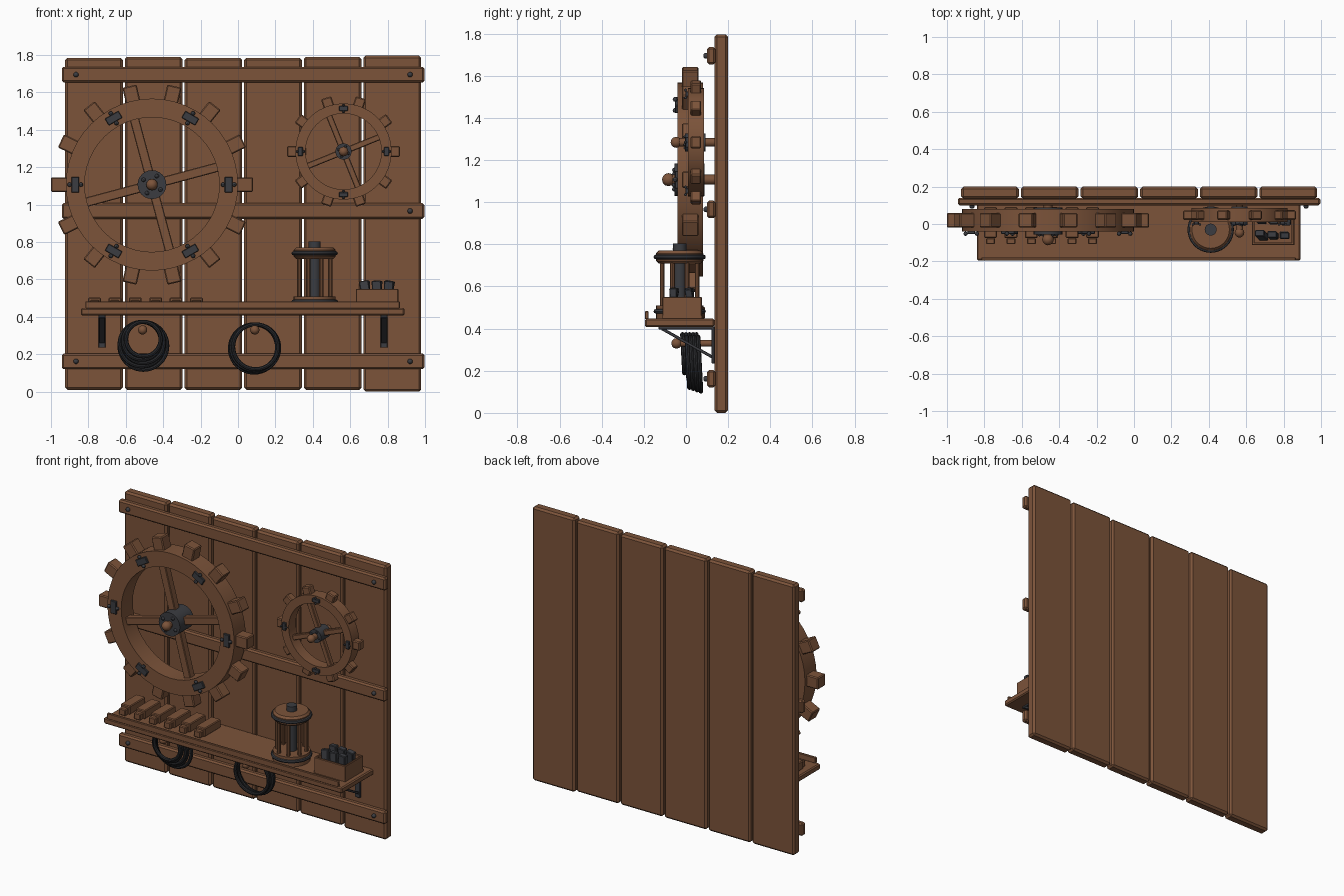
import bpy, bmesh, math
from mathutils import Matrix, Vector

cube = bpy.data.objects.get("Cube")
if cube:
    bpy.data.objects.remove(cube)


def material(name, rgb):
    m = bpy.data.materials.new(name)
    m.use_nodes = True
    m.diffuse_color = (*rgb, 1)
    m.node_tree.nodes["Principled BSDF"].inputs["Base Color"].default_value = (*rgb, 1)
    return m


WOOD = material("brown wood", (0.2, 0.087, 0.042))
METAL = material("dark metal", (0.043, 0.045, 0.052))
ROPE = material("black cord", (0.022, 0.023, 0.026))
T, R = Matrix.Translation, Matrix.Rotation
ALONG_Y = R(math.pi / 2, 4, 'X')   # turns local +z to the front


def finish(name, bm, mat, matrix, smooth=False, bevel=0):
    bmesh.ops.recalc_face_normals(bm, faces=bm.faces[:])
    mesh = bpy.data.meshes.new(name)
    bm.to_mesh(mesh)
    bm.free()
    mesh.materials.append(mat)
    ob = bpy.data.objects.new(name, mesh)
    bpy.context.collection.objects.link(ob)
    ob.matrix_world = matrix
    if bevel:
        mod = ob.modifiers.new("bevel", 'BEVEL')
        mod.width, mod.segments = bevel, 1
    if smooth:
        bpy.ops.object.select_all(action='DESELECT')
        bpy.context.view_layer.objects.active = ob
        ob.select_set(True)
        bpy.ops.object.shade_smooth_by_angle(angle=math.radians(35))
    return ob


def box(name, mat, size, matrix, bevel=0.006):
    bm = bmesh.new()
    bmesh.ops.create_cube(bm, size=1)
    bmesh.ops.scale(bm, vec=size, verts=bm.verts)
    return finish(name, bm, mat, matrix, bevel=bevel)


def span(name, mat, x, y, z, bevel=0.006):
    """Box given by its extents on each axis."""
    size = [b - a for a, b in (x, y, z)]
    return box(name, mat, size, T([(a + b) / 2 for a, b in (x, y, z)]), bevel)


def lathe(name, mat, profile, matrix, steps=32, closed=False):
    """Turn a (radius, height) profile around local z."""
    bm = bmesh.new()
    vs = [bm.verts.new((r, 0, h)) for r, h in profile]
    pairs = list(zip(vs, vs[1:])) + ([(vs[-1], vs[0])] if closed else [])
    es = [bm.edges.new(p) for p in pairs]
    bmesh.ops.spin(bm, geom=vs + es, cent=(0, 0, 0), axis=(0, 0, 1),
                   angle=math.tau, steps=steps)
    bmesh.ops.remove_doubles(bm, verts=bm.verts[:], dist=1e-5)
    return finish(name, bm, mat, matrix, smooth=True)


def rod(name, mat, r, h0, h1, matrix, steps=16):
    return lathe(name, mat, [(0, h0), (r, h0), (r, h1), (0, h1)], matrix, steps)


def ring(name, mat, radius, tube, matrix, steps=40):
    pts = [(radius + tube * math.cos(a), tube * math.sin(a))
           for a in (math.tau * i / 8 for i in range(8))]
    return lathe(name, mat, pts, matrix, steps, closed=True)


def knob(name, mat, r, matrix, steps=12):
    pts = [(r * math.sin(math.pi * i / 6), -r * math.cos(math.pi * i / 6)) for i in range(7)]
    return lathe(name, mat, pts, matrix, steps)


# Wall of planks
for i, top in enumerate((1.785, 1.79, 1.785, 1.785, 1.79, 1.797)):
    x = -0.77 + 0.319 * i
    low = 0 if i == 5 else 0.01
    span("wall_plank", WOOD, (x - 0.154, x + 0.154), (0.135, 0.2), (low, top), 0.012)

# Cross rails with end bolts
for z in (0.162, 0.966, 1.695):
    span("cross_rail", WOOD, (-0.942, 0.997), (0.1, 0.14), (z - 0.042, z + 0.042), 0.01)
    for x in (-0.866, 0.92):
        knob("rail_bolt", METAL, 0.014, T((x, 0.096, z)) @ ALONG_Y)


def wheel(name, x, y, z, outer, inner, depth, teeth, tooth, tip, turn, spoke,
          clamps, plate, hub, knob_y, knob_r):
    centre = T((x, y, z))
    half = depth / 2

    def at(angle, radius, dy=0):
        return centre @ R(-angle, 4, 'Y') @ T((radius, dy, 0))

    lathe(name + "_rim", WOOD, [(inner, -half), (outer, -half), (outer, half), (inner, half)],
          centre @ ALONG_Y, 48, closed=True)
    for i in range(teeth):
        base = outer - 0.02
        box(name + "_tooth", WOOD, (tip - base, depth * 0.66, tooth),
            at(math.tau * i / teeth, (tip + base) / 2))
    for i in range(4):
        box(name + "_spoke", WOOD, (inner + 0.01, depth * 0.4, spoke),
            at(turn + math.pi / 2 * i, (inner + 0.01) / 2), 0.004)
    # Metal clamps around the rim
    mid = (outer + inner) / 2
    for i in range(clamps):
        a = math.tau * i / clamps
        box(name + "_clamp", METAL, (plate * 0.5, 0.016, plate),
            at(a, mid, -half - 0.005), 0.003)
        for side in (-1, 1):
            knob(name + "_clamp_bolt", METAL, plate * 0.14,
                 at(a, mid + side * plate * 0.36, -half - 0.012), 8)
    # Hub, axle and end knob
    rod(name + "_hub", METAL, hub, -half - 0.008, half + 0.015, centre @ ALONG_Y, 24)
    for i in range(4):
        knob(name + "_hub_bolt", METAL, hub * 0.15,
             at(turn + math.pi / 4 + math.pi / 2 * i, hub * 0.68, -half - 0.015), 8)
    axle = T((x, 0, z)) @ ALONG_Y
    rod(name + "_axle", WOOD, knob_r * 0.75, -0.14, -knob_y, axle)
    knob(name + "_axle_knob", WOOD, knob_r, axle @ T((0, 0, -knob_y)))


wheel("large_wheel", -0.46, 0.02, 1.107, 0.46, 0.36, 0.12, 14, 0.078, 0.54,
      math.radians(15), 0.05, 6, 0.084, 0.077, -0.083, 0.031)
wheel("small_wheel", 0.564, 0.047, 1.284, 0.257, 0.203, 0.075, 10, 0.058, 0.302,
      math.radians(22), 0.033, 4, 0.05, 0.043, -0.047, 0.026)

# Shelf with front lip
span("shelf_board", WOOD, (-0.84, 0.89), (-0.195, 0.135), (0.408, 0.447), 0.007)
span("shelf_lip", WOOD, (-0.815, 0.865), (-0.195, -0.178), (0.445, 0.483), 0.003)

# Shelf brackets
for x in (-0.727, 0.78):
    span("bracket_plate", METAL, (x - 0.018, x + 0.018), (0.122, 0.136), (0.235, 0.41), 0.002)
    span("bracket_top", METAL, (x - 0.018, x + 0.018), (-0.13, 0.13), (0.396, 0.409), 0.002)
    a, b = Vector((x, -0.115, 0.4)), Vector((x, 0.125, 0.265))
    tilt = math.atan2(b.z - a.z, b.y - a.y)
    box("bracket_strut", METAL, (0.03, (b - a).length, 0.014),
        T((a + b) / 2) @ R(tilt, 4, 'X'), 0.002)

# Row of wooden blocks
for i in range(6):
    x = -0.767 + 0.109 * i
    span("block_body", WOOD, (x - 0.034, x + 0.034), (-0.075, 0.09), (0.447, 0.503), 0.005)
    span("block_nose", WOOD, (x - 0.024, x + 0.024), (-0.108, -0.075), (0.447, 0.49), 0.005)

# Round cage with dark core
cage = T((0.41, -0.03, 0))
rod("cage_base", WOOD, 0.112, 0.447, 0.51, cage, 32)
lathe("cage_cap", WOOD, [(0, 0.71), (0.1, 0.71), (0.112, 0.722), (0.112, 0.757),
                         (0.1, 0.77), (0, 0.77)], cage)
for z in (0.482, 0.74):
    ring("cage_band", METAL, 0.113, 0.011, cage @ T((0, 0, z)))
for i in range(8):
    a = math.tau * (i + 0.5) / 8
    rod("cage_post", WOOD, 0.012, 0.5, 0.72,
        cage @ T((0.09 * math.cos(a), 0.09 * math.sin(a), 0)), 10)
rod("cage_core", METAL, 0.032, 0.5, 0.803, cage)

# Open box of metal pieces
X, Y, Z = (0.63, 0.857), (-0.112, 0.075), (0.447, 0.55)
W = 0.014
span("box_floor", WOOD, X, Y, (0.447, 0.462), 0)
for y in (Y[0], Y[1] - W):
    span("box_long_side", WOOD, X, (y, y + W), Z, 0.003)
for x in (X[0], X[1] - W):
    span("box_short_side", WOOD, (x, x + W), Y, Z, 0.003)
for row, y in enumerate((-0.06, 0.02)):
    for col in range(3):
        lean = math.radians((col - 1) * 6 + (4 if row else -4))
        box("metal_piece", METAL, (0.05, 0.035, 0.125),
            T((0.682 + 0.061 * col, y, 0.53)) @ R(lean, 4, 'Y') @ R(lean, 4, 'X'), 0.004)


# Cord coils hanging on pegs
def coil(x, top, rings, tube):
    peg = T((x, 0, 0.33)) @ ALONG_Y
    rod("coil_peg", WOOD, 0.016, -0.14, 0.04, peg, 12)
    knob("coil_peg_knob", WOOD, 0.025, peg @ T((0, 0, 0.045)))
    for i, (radius, y) in enumerate(rings):
        shift = 0.004 * (-1) ** i
        ring("cord_ring", ROPE, radius, tube,
             T((x + shift, y, top - radius)) @ ALONG_Y @ R(math.radians(3), 4, 'X'))


coil(-0.51, 0.373, [(0.092 + 0.009 * i, -0.012 + 0.017 * i) for i in range(5)], 0.011)
coil(0.09, 0.36, [(0.12 + 0.003 * i, 0.01 + 0.018 * i) for i in range(4)], 0.011)
